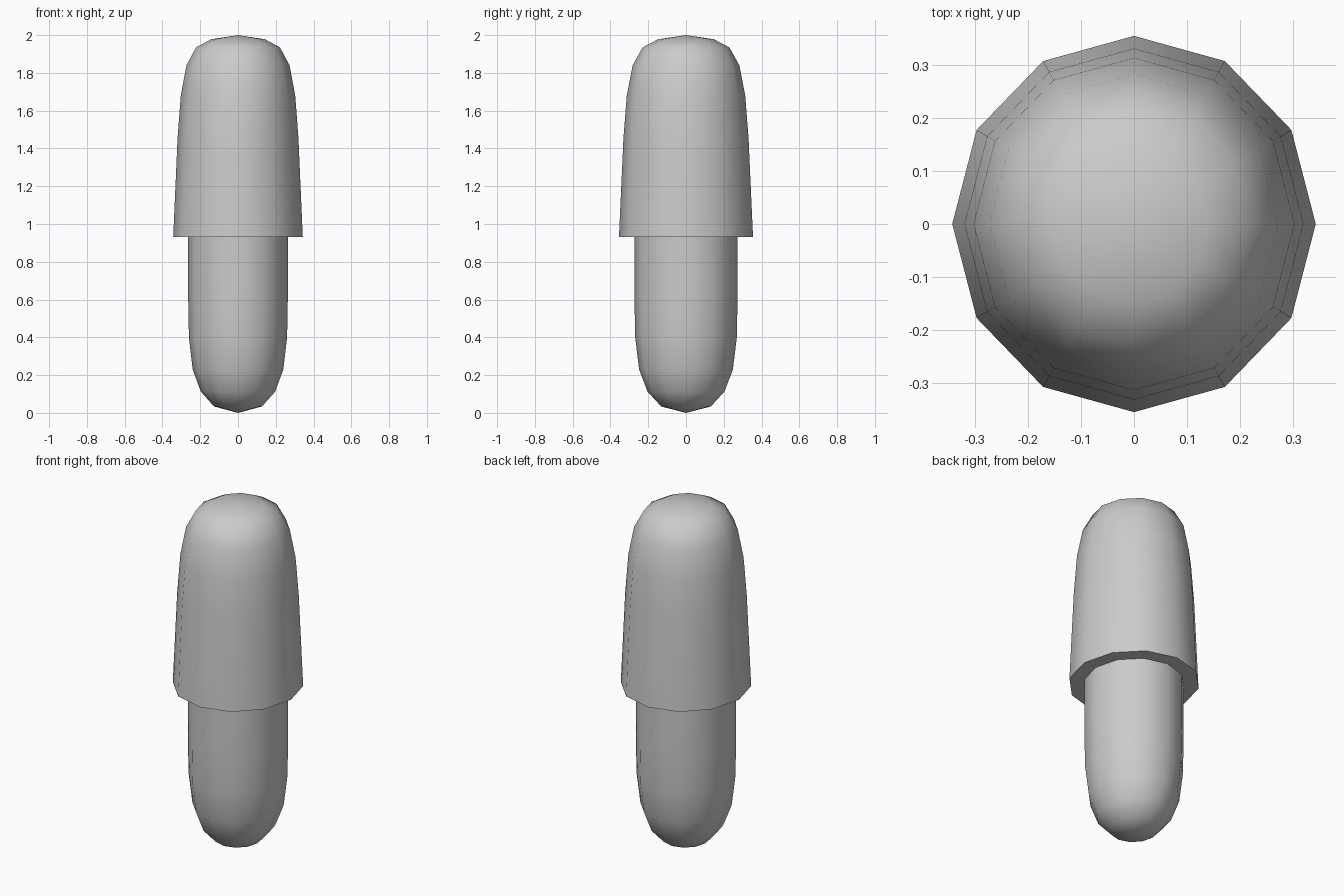
import bpy
import bmesh
from math import sin, cos, pi, radians

cube = bpy.data.objects.get("Cube")
if cube:
    bpy.data.objects.remove(cube, do_unlink=True)

SIDES = 12
DEPTH = 1.035  # slightly deeper than wide

grey = bpy.data.materials.new("light_grey")
grey.use_nodes = True
colour = (0.6, 0.6, 0.6, 1)
grey.diffuse_color = colour
grey.node_tree.nodes["Principled BSDF"].inputs["Base Color"].default_value = colour


def lathe(name, profile):
    """Spin (radius, height) points; zero radius makes a single pole vertex."""
    bm = bmesh.new()
    rings = []
    for r, z in profile:
        count = SIDES if r else 1
        rings.append([bm.verts.new((r * cos(2 * pi * i / SIDES),
                                    r * DEPTH * sin(2 * pi * i / SIDES), z))
                      for i in range(count)])
    for low, high in zip(rings, rings[1:]):
        for i in range(SIDES):
            j = (i + 1) % SIDES
            corners = [low[i % len(low)], low[j % len(low)],
                       high[j % len(high)], high[i % len(high)]]
            bm.faces.new(list(dict.fromkeys(corners)))
    bmesh.ops.recalc_face_normals(bm, faces=bm.faces)
    mesh = bpy.data.meshes.new(name)
    bm.to_mesh(mesh)
    bm.free()
    mesh.materials.append(grey)
    obj = bpy.data.objects.new(name, mesh)
    bpy.context.collection.objects.link(obj)
    bpy.ops.object.select_all(action='DESELECT')
    obj.select_set(True)
    bpy.context.view_layer.objects.active = obj
    bpy.ops.object.shade_smooth_by_angle(angle=radians(60))


# Rounded lower body, its top hidden inside the cap
lathe("body", [(0, 0), (0.127, 0.034), (0.197, 0.113), (0.24, 0.23),
               (0.26, 0.4), (0.264, 0.62), (0.264, 1.0), (0, 1.0)])

# Wider tapering cap with a flat underside
lathe("cap", [(0, 0.93), (0.343, 0.93), (0.32, 1.455), (0.303, 1.68),
              (0.273, 1.84), (0.222, 1.935), (0.143, 1.978), (0, 2.0)])
